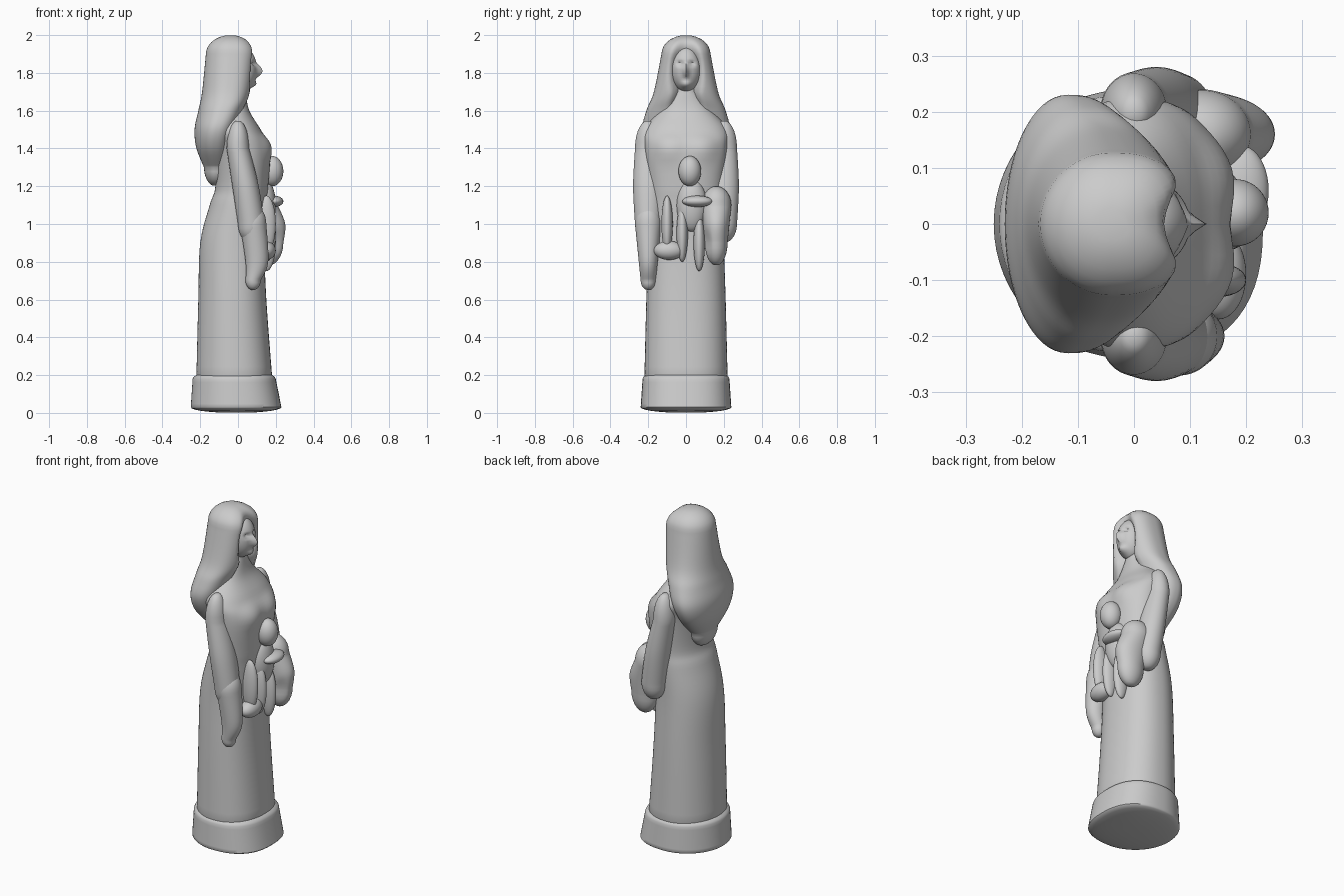
import bpy
import bmesh
from math import sin, cos, pi, radians, copysign

default_cube = bpy.data.objects.get("Cube")
if default_cube:
    bpy.data.objects.remove(default_cube)

grey = (.6, .6, .6, 1)
stone = bpy.data.materials.new("pale grey stone")
stone.use_nodes = True
stone.diffuse_color = grey
stone.node_tree.nodes["Principled BSDF"].inputs["Base Color"].default_value = grey


def finish(bm, name, pushes):
    """Sculpt soft forward pushes (centre, radii, depth) and make a smooth object."""
    for centre, radii, depth in pushes:
        for vert in bm.verts:
            distance = sum(((p - c) / r) ** 2 for p, c, r in zip(vert.co, centre, radii))
            vert.co.x += depth * max(0, 1 - distance) ** 2
    bmesh.ops.recalc_face_normals(bm, faces=bm.faces)
    mesh = bpy.data.meshes.new(name)
    bm.to_mesh(mesh)
    bm.free()
    mesh.materials.append(stone)
    part = bpy.data.objects.new(name, mesh)
    bpy.context.collection.objects.link(part)
    bpy.ops.object.select_all(action="DESELECT")
    part.select_set(True)
    bpy.context.view_layer.objects.active = part
    bpy.ops.object.shade_smooth_by_angle(angle=radians(50))


def spline(rings, steps=6):
    """Smoothly fill in rings between the given ones."""
    padded = [rings[0], *rings, rings[-1]]
    filled = []
    for before, start, end, after in zip(padded, padded[1:], padded[2:], padded[3:]):
        for step in range(steps):
            t = step / steps
            ease = t * t * (3 - 2 * t)
            rise, fall = t * (1 - t) ** 2 / 2, t * t * (1 - t) / 2
            filled.append([b + (c - b) * ease + (c - a) * rise - (d - b) * fall
                           for a, b, c, d in zip(before, start, end, after)])
    return filled + [rings[-1]]


def dome(ring, height, steps=6):
    """Rings that round off an end, upward or downward."""
    z, x, depth, width = ring
    angles = [pi / 2 * (k + 1) / (steps + 1) for k in range(steps)]
    return [(z + height * sin(a), x, depth * cos(a), width * cos(a)) for a in angles]


def loft(name, rings, bottom, top, y=0, front=1, pushes=(), sides=64):
    """Skin rings (z, centre x, depth, width); front below one squares the front."""
    rings = dome(rings[0], -bottom)[::-1] + spline(rings) + dome(rings[-1], top)
    bm = bmesh.new()
    loops = []
    for z, x, depth, width in rings:
        loop = []
        for k in range(sides):
            c, s = cos(2 * pi * k / sides), sin(2 * pi * k / sides)
            power = front if c > 0 else 1
            loop.append(bm.verts.new((x + depth * copysign(abs(c) ** power, c),
                                      y + width * copysign(abs(s) ** power, s), z)))
        loops.append(loop)
    for low, high in zip(loops, loops[1:]):
        for k in range(sides):
            bm.faces.new((low[k - 1], low[k], high[k], high[k - 1]))
    bm.faces.new(loops[0])
    bm.faces.new(loops[-1])
    finish(bm, name, pushes)


def blob(name, centre, radii, pushes=()):
    """Ellipsoid part."""
    bm = bmesh.new()
    bmesh.ops.create_uvsphere(bm, u_segments=40, v_segments=32, radius=1)
    bmesh.ops.scale(bm, vec=radii, verts=bm.verts)
    bmesh.ops.translate(bm, vec=centre, verts=bm.verts)
    finish(bm, name, pushes)


# Plinth with softened edges
loft("base", [(.03, -.01, .24, .24), (.18, -.02, .22, .23)], bottom=.03, top=.05, front=.8)

# Gown from hem to neck
loft("gown", [(.2, -.02, .2, .22), (.6, -.03, .18, .21), (.9, -.03, .17, .2),
              (1.1, 0, .15, .2), (1.2, .02, .14, .2), (1.4, .02, .15, .22),
              (1.5, -.02, .14, .22), (1.6, -.04, .1, .14), (1.7, -.02, .06, .06)],
     bottom=.1, top=.1, front=.85,
     pushes=[((.15, side * .09, 1.4), (.1, .1, .1), .015) for side in (-1, 1)])

# Long hair, hollowed around the face and gathered to a point at the back
loft("hair", [(1.3, -.12, .06, .1), (1.4, -.13, .09, .19), (1.5, -.12, .11, .23),
              (1.6, -.09, .12, .21), (1.7, -.06, .13, .17), (1.9, -.04, .13, .13)],
     bottom=.1, top=.1, front=.75,
     pushes=[((.08, 0, 1.8), (.15, .1, .2), -.1), ((.05, 0, 1.6), (.15, .1, .15), -.1)])

# Face with nose, chin and eye sockets
blob("face", (.02, 0, 1.82), (.08, .08, .12),
     [((.1, 0, 1.81), (.06, .02, .05), .03), ((.06, 0, 1.74), (.07, .04, .03), .02)]
     + [((.08, side * .03, 1.85), (.06, .03, .02), -.02) for side in (-1, 1)])

# Upper arms
for name, side in (("right_arm", -1), ("left_arm", 1)):
    loft(name, [(1, .07, .07, .07), (1.2, .04, .07, .08), (1.4, 0, .06, .07)],
         bottom=.1, top=.15, y=side * .2)

# Right sleeve hanging low, left sleeve draped under the raised forearm
loft("right_sleeve", [(.7, .08, .04, .04), (.8, .1, .06, .05), (1, .08, .07, .07)],
     bottom=.05, top=.1, y=-.2)
loft("left_sleeve", [(.9, .16, .08, .06), (1, .15, .1, .07), (1.1, .12, .09, .08)],
     bottom=.12, top=.1, y=.16, pushes=[((.24, .09, .9), (.1, .05, .1), -.04)])

# Small child held against the chest
blob("child_head", (.18, .02, 1.28), (.06, .06, .08))
blob("child_body", (.14, .03, 1.1), (.06, .08, .14))

# Hands
blob("right_hand", (.15, -.09, .86), (.05, .08, .05))
blob("left_hand", (.19, .06, 1.12), (.05, .08, .03))

# Hanging folds of the wrap, arching between the arms
for name, y, z in (("left_fold", .07, .9), ("middle_fold", -.02, .95), ("right_fold", -.1, 1)):
    blob(name, (.15, y, z), (.05, .03, .15))
